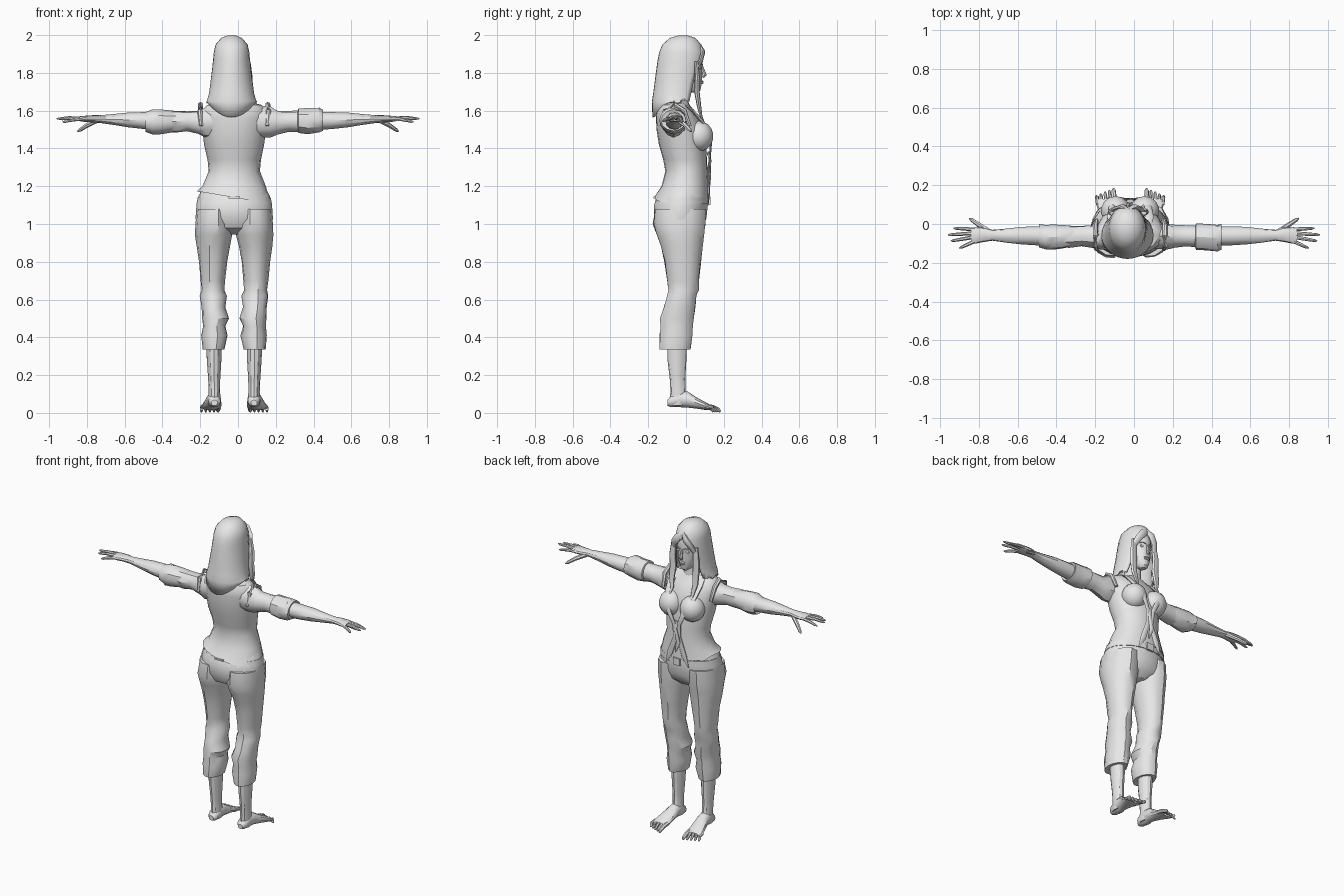
import bpy, bmesh, math, random
from mathutils import Vector, Matrix

random.seed(4)
if "Cube" in bpy.data.objects:
    bpy.data.objects.remove(bpy.data.objects["Cube"], do_unlink=True)

CX = -0.02  # body centre line
SIDES = ((1, "right"), (-1, "left"))

grey = bpy.data.materials.new("light grey")
grey.use_nodes = True
grey.diffuse_color = (0.8, 0.8, 0.8, 1)
grey.node_tree.nodes["Principled BSDF"].inputs["Base Color"].default_value = (0.8, 0.8, 0.8, 1)


def finish(name, bm, angle=32, solid=0):
    bmesh.ops.recalc_face_normals(bm, faces=bm.faces[:])
    me = bpy.data.meshes.new(name)
    bm.to_mesh(me)
    bm.free()
    me.materials.append(grey)
    ob = bpy.data.objects.new(name, me)
    bpy.context.collection.objects.link(ob)
    bpy.ops.object.select_all(action='DESELECT')
    ob.select_set(True)
    bpy.context.view_layer.objects.active = ob
    bpy.ops.object.shade_smooth_by_angle(angle=math.radians(angle))
    if solid:
        mod = ob.modifiers.new("thickness", 'SOLIDIFY')
        mod.thickness = solid
    return ob


def skin(bm, rings, caps, closed=True):
    n = len(rings[0])
    for a, b in zip(rings, rings[1:]):
        for i in range(n if closed else n - 1):
            j = (i + 1) % n
            bm.faces.new((a[i], a[j], b[j], b[i]))
    if caps:
        bm.faces.new(rings[0])
        bm.faces.new(rings[-1])


def loft(name, rings, axis='z', side=1, cx=CX, n=14, caps=True, wrinkle=0, tilt=None):
    """Oval rings (t, a0, a1, b0, b1) along an axis; x is measured from cx."""
    bm = bmesh.new()
    out = []
    for t, a0, a1, b0, b1 in rings:
        row = []
        for i in range(n):
            u = 2 * math.pi * i / n
            k = 1 + random.uniform(-wrinkle, wrinkle)
            a = (a0 + a1) / 2 + (a1 - a0) / 2 * math.cos(u) * k
            b = (b0 + b1) / 2 + (b1 - b0) / 2 * math.sin(u) * k
            x, y, z = {'z': (a, b, t), 'x': (t, a, b), 'y': (a, t, b)}[axis]
            row.append(bm.verts.new((cx + side * x, y, z)))
        out.append(row)
    if tilt:  # uneven hem on the first ring
        for v in out[0]:
            v.co.z += tilt(v.co)
    skin(bm, out, caps)
    return finish(name, bm)


def tube(name, pts, side=1, cx=CX, n=7, flat=1.0):
    """Tapered tube through (x, y, z, radius) points."""
    bm = bmesh.new()
    P = [Vector((cx + side * p[0], p[1], p[2])) for p in pts]
    out = []
    for i, p in enumerate(P):
        d = (P[min(i + 1, len(P) - 1)] - P[max(i - 1, 0)]).normalized()
        ref = Vector((0, 1, 0)) if abs(d.y) < 0.8 else Vector((0, 0, 1))
        s = d.cross(ref).normalized()
        w = s.cross(d) * flat
        r = pts[i][3]
        out.append([bm.verts.new(p + r * (math.cos(2 * math.pi * k / n) * s + math.sin(2 * math.pi * k / n) * w))
                    for k in range(n)])
    skin(bm, out, True)
    return finish(name, bm, 40)


def ball(name, loc, size, side=1, cx=CX):
    bm = bmesh.new()
    m = Matrix.Translation((cx + side * loc[0], loc[1], loc[2])) @ Matrix.Diagonal((*size, 1))
    bmesh.ops.create_uvsphere(bm, u_segments=14, v_segments=9, radius=1, matrix=m)
    return finish(name, bm)


def box(name, loc, size):
    bm = bmesh.new()
    bmesh.ops.create_cube(bm, size=1, matrix=Matrix.Translation(loc) @ Matrix.Diagonal((*size, 1)))
    return finish(name, bm)


# Shirt body with a slanted hem
torso = [(1.14, -.197, .197, -.168, .122), (1.2, -.168, .168, -.13, .118), (1.28, -.136, .136, -.11, .115),
         (1.34, -.142, .142, -.12, .112), (1.42, -.16, .16, -.145, .105), (1.5, -.17, .17, -.156, .095),
         (1.56, -.178, .178, -.16, .07), (1.6, -.172, .172, -.158, .045), (1.63, -.145, .145, -.145, .02),
         (1.65, -.07, .07, -.11, .01)]
loft("shirt", torso, n=20, wrinkle=.012, tilt=lambda c: -.17 * (c.x - CX) * (1 if c.y < .05 else .3))
loft("neck", [(1.56, -.065, .065, -.11, .04), (1.64, -.05, .05, -.095, .015), (1.75, -.046, .046, -.09, .02)])
# Belt and buckle
loft("belt", [(1.105, -.2, .2, -.168, .122), (1.14, -.193, .193, -.155, .121)], n=20)
box("belt_buckle", (CX, .122, 1.122), (.05, .014, .045))
box("back_pocket_slit", (CX, -.166, 1.14), (.06, .012, .01))
# Pants seat
loft("pants_seat", [(1.2, -.16, .16, -.118, .1), (1.15, -.188, .188, -.15, .113), (1.1, -.2, .2, -.172, .118),
                    (1.03, -.205, .205, -.172, .11), (.98, -.195, .195, -.145, .09), (.945, -.06, .06, -.07, .05)], n=18)

trouser = [(1.08, .01, .198, -.165, .108), (1.0, .004, .206, -.176, .105), (.94, .012, .205, -.155, .096),
           (.88, .024, .199, -.132, .09), (.8, .038, .188, -.115, .08), (.7, .05, .18, -.1, .07),
           (.65, .052, .174, -.095, .068), (.62, .04, .182, -.1, .055), (.56, .048, .172, -.118, .05),
           (.5, .026, .172, -.138, .042), (.46, .046, .166, -.135, .036), (.41, .034, .174, -.142, .036),
           (.335, .052, .166, -.14, .024)]
shin = [(.4, .066, .15, -.1, .005), (.28, .068, .145, -.098, .002), (.18, .074, .138, -.086, -.004),
        (.11, .075, .135, -.082, -.002), (.06, .07, .138, -.09, .02), (.04, .075, .135, -.085, .0)]
foot = [(-.098, .088, .122, .038, .068), (-.08, .072, .136, .03, .09), (-.03, .07, .14, .03, .118),
        (.01, .07, .146, .028, .112), (.06, .068, .162, .022, .08), (.1, .068, .174, .016, .058),
        (.13, .074, .172, .014, .042)]
for s, w in SIDES:
    # Legs, feet and toes
    loft(w + "_trouser_leg", trouser, side=s, wrinkle=.03, n=14)
    loft(w + "_shin", shin, side=s, n=12)
    loft(w + "_foot", foot, axis='y', side=s, n=12)
    for i in range(5):
        x, tip = .08 + .022 * i, .182 - .009 * i
        r = .013 if i == 0 else .0095
        tube(w + "_toe_%d" % (i + 1), [(x, .1, .036, r), (x + .003, .14, .03, r),
                                     (x + .005, tip - .01, .016, r * .9), (x + .005, tip, .006, .005)], side=s)
    # Bust, lapel and loose shirt front
    ball(w + "_bust", (.075, .068, 1.465), (.077, .077, .08), side=s)
    tube(w + "_lapel", [(.085, -.03, 1.645, .018), (.098, .035, 1.6, .024), (.09, .088, 1.54, .022),
                        (.06, .134, 1.46, .018), (.02, .128, 1.37, .014), (.012, .118, 1.28, .016),
                        (.05, .121, 1.17, .02), (.08, .118, 1.1, .004)], side=s, flat=.35)
    tube(w + "_shoulder_seam", [(.175, -.13, 1.52, .01), (.182, -.11, 1.6, .014), (.178, -.06, 1.632, .014),
                                (.18, -.01, 1.6, .014), (.172, .02, 1.52, .01)], side=s)
tube("shirt_knot", [(0, .118, 1.38, .02), (.008, .128, 1.34, .012), (-.012, .125, 1.25, .016),
                    (.01, .124, 1.18, .004)], flat=.5)

# Arms: sleeve with rolled cuff, forearm, palm and fingers
sleeve = [(.1, -.13, .0, 1.46, 1.625), (.17, -.13, .0, 1.46, 1.62), (.21, -.122, -.004, 1.475, 1.6),
          (.27, -.116, -.008, 1.49, 1.598), (.33, -.12, -.01, 1.485, 1.6), (.4, -.12, -.01, 1.49, 1.6)]
cuffs = {1: [(.315, -.118, -.012, 1.49, 1.598), (.32, -.134, .002, 1.482, 1.612), (.37, -.136, .0, 1.474, 1.612),
             (.43, -.14, -.004, 1.484, 1.615), (.45, -.132, .0, 1.492, 1.606), (.445, -.112, -.015, 1.505, 1.59)],
         -1: [(.31, -.115, -.01, 1.492, 1.597), (.37, -.128, -.004, 1.482, 1.602), (.42, -.132, -.002, 1.474, 1.606),
              (.455, -.132, -.004, 1.474, 1.605), (.49, -.12, .0, 1.488, 1.592), (.47, -.11, -.015, 1.5, 1.59)]}
forearm = [(.38, -.11, -.015, 1.495, 1.595), (.5, -.11, -.012, 1.503, 1.592), (.58, -.105, -.015, 1.512, 1.59),
           (.66, -.096, -.024, 1.525, 1.582), (.73, -.086, -.03, 1.535, 1.576), (.77, -.092, -.018, 1.538, 1.576),
           (.81, -.1, -.014, 1.54, 1.573), (.84, -.1, -.02, 1.545, 1.57)]
fingers = {"index": ((.82, -.028, 1.557), (.93, -.022, 1.54)), "middle": ((.83, -.048, 1.559), (.96, -.056, 1.558)),
           "ring": ((.83, -.068, 1.559), (.945, -.088, 1.556)), "little": ((.82, -.088, 1.556), (.9, -.125, 1.545)),
           "thumb": ((.745, -.04, 1.55), (.85, .03, 1.49))}
for s, w in SIDES:
    loft(w + "_sleeve", sleeve, 'x', s, 0, 12, wrinkle=.05)
    loft(w + "_sleeve_cuff", cuffs[s], 'x', s, 0, 12, wrinkle=.025)
    loft(w + "_forearm_and_palm", forearm, 'x', s, 0, 12)
    for f, (a, b) in fingers.items():
        a, b = Vector(a), Vector(b)
        m = a.lerp(b, .5) + Vector((0, 0, .004))
        r = .014 if f == "thumb" else .0105
        tube(w + "_" + f + "_finger", [(*a, r), (*m, r * .9), (*a.lerp(b, .88), r * .7), (*b, .003)], side=s, cx=0)

# Head and face, looking toward +y
HX = -.03
loft("head", [(1.695, -.016, .016, .035, .062), (1.707, -.032, .032, .0, .076), (1.74, -.052, .052, -.05, .083),
              (1.78, -.065, .065, -.09, .086), (1.82, -.07, .07, -.1, .085), (1.87, -.073, .073, -.11, .09),
              (1.93, -.068, .068, -.1, .075), (1.97, -.04, .04, -.07, .04)], cx=HX, n=16)
tube("nose", [(0, .083, 1.84, .006), (0, .092, 1.81, .009), (0, .098, 1.79, .012), (0, .086, 1.778, .008)], cx=HX)
for z, n in ((1.755, "upper_lip"), (1.746, "lower_lip")):
    ball(n, (0, .083, z), (.02, .009, .006), cx=HX)
for s, w in SIDES:
    ball(w + "_eye", (.03, .074, 1.826), (.015, .007, .007), s, HX)
    tube(w + "_eyebrow", [(.012, .088, 1.843, .003), (.03, .083, 1.849, .004), (.05, .068, 1.845, .002)], s, HX)

# Long hair: rows (z, half width, back, front, opening in degrees)
rows = [(1.998, .022, -.04, .01, 0), (1.985, .055, -.085, .05, 0), (1.95, .085, -.125, .08, 0),
        (1.91, .094, -.142, .094, 4), (1.87, .098, -.15, .1, 28), (1.82, .103, -.157, .095, 44),
        (1.75, .112, -.166, .085, 50), (1.69, .12, -.174, .075, 52), (1.65, .132, -.18, .07, 54),
        (1.61, .134, -.178, .06, 58)]
bm = bmesh.new()
grid = []
for k, (z, rx, y0, y1, gap) in enumerate(rows):
    row = []
    for i in range(25):
        u = math.radians(gap + (360 - 2 * gap) * i / 24)
        back = max(0, -math.cos(u))
        drop = (.04 - .085 * back ** 2) * (k == len(rows) - 1)
        y = (y0 + y1) / 2 + (y1 - y0) / 2 * math.cos(u)
        row.append(bm.verts.new((HX - .004 + rx * math.sin(u), y, z + drop)))
    grid.append(row)
skin(bm, grid, False, closed=False)
bm.faces.new(grid[0][:-1])
bmesh.ops.remove_doubles(bm, verts=bm.verts[:], dist=.0005)
finish("long_hair", bm, solid=.012)
for s, w in SIDES:
    # Swept fringe and front locks
    tube(w + "_fringe", [(.0, .075, 1.945, .012), (.03, .09, 1.91, .024), (.06, .08, 1.87, .022),
                         (.08, .055, 1.82, .016), (.085, .045, 1.76, .006)], s, HX, flat=.5)
    tube(w + "_front_lock", [(.078, .055, 1.86, .018), (.085, .06, 1.78, .022), (.082, .058, 1.7, .024),
                             (.085, .068, 1.63, .02), (.075, .08, 1.57, .012), (.078, .1, 1.53, .003)], s, HX, flat=.6)
